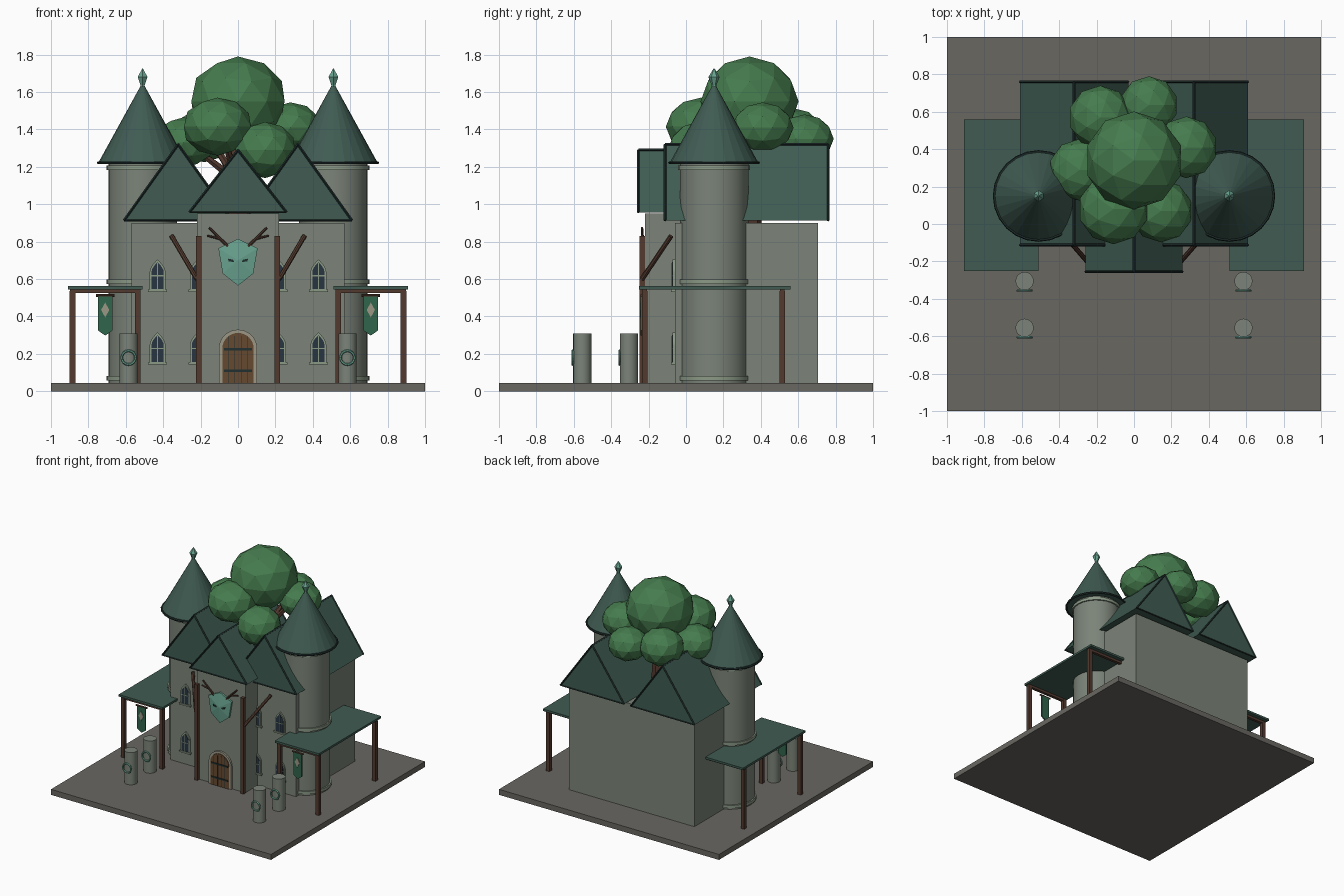
import bpy, bmesh, math
from mathutils import Vector

if "Cube" in bpy.data.objects:
    bpy.data.objects.remove(bpy.data.objects["Cube"])


def mat(name, c):
    m = bpy.data.materials.new(name)
    m.diffuse_color = (*c, 1)
    m.use_nodes = True
    m.node_tree.nodes["Principled BSDF"].inputs["Base Color"].default_value = m.diffuse_color
    return m


STONE = mat("stone", (.20, .23, .19))
PALE = mat("pale_stone", (.26, .32, .24))
GROUND = mat("ground", (.14, .135, .12))
ROOF = mat("roof_green", (.05, .105, .085))
TRIM = mat("dark_trim", (.015, .03, .028))
WOOD = mat("wood", (.085, .042, .028))
DOOR = mat("door_wood", (.13, .065, .03))
GLASS = mat("glass", (.02, .035, .055))
LEAF = mat("leaf", (.06, .2, .075))
JADE = mat("jade", (.14, .36, .27))
CLOTH = mat("cloth", (.03, .13, .07))
FRAME = mat("arch_stone", (.33, .31, .24))


def finish(bm, name, m, smooth=False):
    bmesh.ops.recalc_face_normals(bm, faces=bm.faces)
    me = bpy.data.meshes.new(name)
    bm.to_mesh(me)
    bm.free()
    o = bpy.data.objects.new(name, me)
    bpy.context.collection.objects.link(o)
    me.materials.append(m)
    if smooth:
        bpy.ops.object.select_all(action='DESELECT')
        o.select_set(True)
        bpy.context.view_layer.objects.active = o
        bpy.ops.object.shade_smooth_by_angle(angle=math.radians(35))
    return o


def box(name, x0, x1, y0, y1, z0, z1, m):
    bm = bmesh.new()
    bmesh.ops.create_cube(bm, size=1)
    for v in bm.verts:
        v.co = ((x0 + x1) / 2 + v.co.x * (x1 - x0), (y0 + y1) / 2 + v.co.y * (y1 - y0),
                (z0 + z1) / 2 + v.co.z * (z1 - z0))
    return finish(bm, name, m)


def rod(name, a, b, r1, m, r2=None, n=8, smooth=False):
    """Tapered cylinder between two points."""
    a, b = Vector(a), Vector(b)
    bm = bmesh.new()
    bmesh.ops.create_cone(bm, cap_ends=True, segments=n, radius1=r1,
                          radius2=r1 if r2 is None else r2, depth=(b - a).length)
    q = Vector((0, 0, 1)).rotation_difference(b - a)
    for v in bm.verts:
        v.co = q @ v.co + (a + b) / 2
    return finish(bm, name, m, smooth)


def prism(name, pts, y0, y1, m):
    """Extrude an (x, z) outline along y."""
    bm = bmesh.new()
    f = bm.faces.new([bm.verts.new((x, y0, z)) for x, z in pts])
    g = bmesh.ops.extrude_face_region(bm, geom=[f])
    for v in g["geom"]:
        if isinstance(v, bmesh.types.BMVert):
            v.co.y = y1
    return finish(bm, name, m)


def ring(name, c, R, r, m, front=False, n=24):
    bpy.ops.mesh.primitive_torus_add(location=c, major_radius=R, minor_radius=r, major_segments=n,
                                     minor_segments=6, rotation=(math.pi / 2 if front else 0, 0, 0))
    o = bpy.context.object
    o.name = name
    o.data.materials.append(m)
    return o


def arch(x, z0, w, spring, top, n=5, pointed=False):
    """Arched outline, round or pointed."""
    right = []
    for i in range(n + 1):
        t = i / n * math.pi / 2
        zz = math.sin(t) if not pointed else i / n
        xx = math.cos(t) if not pointed else 1 - (i / n) ** 1.7
        right.append((xx * w, spring + zz * (top - spring)))
    left = [(-px, pz) for px, pz in right[-2::-1]]
    return [(x + px, pz) for px, pz in [(w, z0)] + right + left + [(-w, z0)]]


def gable(name, cx, hw, z0, z1, y0, y1):
    """Solid gable roof with dark trim on its edges."""
    prism(name, [(cx - hw, z0), (cx + hw, z0), (cx, z1)], y0, y1, ROOF)
    rod(name + "_ridge", (cx, y0, z1), (cx, y1, z1), .008, TRIM, n=4)
    for y in (y0, y1):
        for s in (-1, 1):
            rod(name + "_verge", (cx + s * hw, y, z0), (cx, y, z1), .007, TRIM, n=4)
        rod(name + "_base_trim", (cx - hw, y, z0), (cx + hw, y, z0), .005, TRIM, n=4)


G = .045
# ground slab, hall and gatehouse
box("ground_slab", -1, 1, -1, 1, 0, G, GROUND)
box("hall", -.57, .57, -.06, .705, G, .90, STONE)
box("gatehouse", -.22, .22, -.22, .02, G, .95, STONE)
gable("gatehouse_roof", 0, .26, .957, 1.29, -.255, .04)

# door with arch, planks and iron bands
prism("door_arch", arch(0, G, .102, .23, .33, 8), -.235, -.21, FRAME)
prism("door", arch(0, G, .084, .228, .312, 8), -.24, -.21, DOOR)
for x in (-.05, -.017, .017, .05):
    box("plank_gap", x - .002, x + .002, -.242, -.23, G, .295, TRIM)
for z in (.11, .225):
    box("iron_band", -.075, .075, -.245, -.23, z - .006, z + .006, TRIM)

# mask with eyes, faceted to a raised centre
outline = [(0, .815), (.105, .765), (.082, .63), (0, .565), (-.082, .63), (-.105, .765)]
bm = bmesh.new()
back = [bm.verts.new((x, -.22, z)) for x, z in outline]
rim = [bm.verts.new((x, -.235, z)) for x, z in outline]
mid = bm.verts.new((0, -.25, .70))
bm.faces.new(back)
for i in range(6):
    j = (i + 1) % 6
    bm.faces.new((back[i], back[j], rim[j], rim[i]))
    bm.faces.new((rim[i], rim[j], mid))
finish(bm, "mask", JADE)

for s in (-1, 1):
    prism("mask_eye", [(s * .02, .69), (s * .05, .695), (s * .055, .71), (s * .025, .703)],
          -.249, -.236, TRIM)
    # antlers
    rod("antler", (s * .055, -.23, .775), (s * .155, -.235, .875), .009, WOOD, .006)
    rod("antler_tine", (s * .095, -.23, .815), (s * .165, -.235, .832), .007, WOOD, .005)
    # gate posts and slanting braces
    box("gate_post", s * .21 - .014, s * .21 + .014, -.248, -.218, G, .83, WOOD)
    rod("gate_brace", (s * .22, -.235, .60), (s * .355, -.08, .83), .013, WOOD)

    # main roofs
    gable("hall_roof", s * .32, .29, .913, 1.32, -.112, .76)

    # towers
    c = s * .51
    rod("tower", (c, .15, G), (c, .15, 1.22), .183, STONE, n=24, smooth=True)
    for z in (.07, .585, 1.195):
        rod("tower_band", (c, .15, z - .012), (c, .15, z + .012), .193, PALE, n=24, smooth=True)
    rod("tower_roof", (c, .15, 1.22), (c, .15, 1.645), .238, ROOF, .004, n=24)
    ring("tower_roof_rim", (c, .15, 1.222), .236, .009, TRIM)
    rod("finial_stem", (c, .15, 1.61), (c, .15, 1.655), .012, JADE, .014, n=6)
    rod("finial_lower", (c, .15, 1.63), (c, .15, 1.68), .010, JADE, .03, n=6)
    rod("finial_upper", (c, .15, 1.68), (c, .15, 1.725), .03, JADE, .003, n=6)

    # lancet windows in two rows
    for x in (s * .43, s * .215):
        for z in (.15, .54):
            prism("window_frame", arch(x, z, .042, z + .1, z + .165, 5, True), -.072, -.05, PALE)
            prism("window_glass", arch(x, z + .006, .032, z + .1, z + .15, 5, True), -.075, -.05, GLASS)
            box("window_mullion", x - .003, x + .003, -.078, -.06, z, z + .145, PALE)
            box("window_crossbar", x - .032, x + .032, -.078, -.06, z + .075, z + .081, PALE)
            box("window_sill", x - .05, x + .05, -.08, -.05, z - .008, z + .004, PALE)

    # side canopies on posts
    x0, x1 = sorted((s * .51, s * .91))
    box("canopy_top", x0, x1, -.25, .56, .545, .562, ROOF)
    for y in (-.22, .515):
        box("canopy_beam", x0 + .012, x1 - .012, y - .012, y + .012, .525, .545, WOOD)
        for x in (s * .535, s * .885):
            box("canopy_post", x - .015, x + .015, y - .015, y + .015, G, .535, WOOD)

    # hanging banners
    b = s * .71
    prism("banner", [(b - .038, .51), (b + .038, .51), (b + .038, .325), (b, .298), (b - .038, .325)],
          -.242, -.232, CLOTH)
    prism("banner_diamond", [(b, .475), (b + .022, .435), (b, .395), (b - .022, .435)],
          -.246, -.24, FRAME)
    rod("banner_rod", (b - .05, -.237, .512), (b + .05, -.237, .512), .007, WOOD)

    # free-standing pillars with rings
    for y in (-.305, -.555):
        p = s * .585
        rod("pillar", (p, y, G), (p, y, .31), .049, STONE, n=16, smooth=True)
        ring("pillar_ring", (p, y - .051, .18), .037, .007, JADE, True, 16)

# tree: trunk, branches and leaf clumps
rod("trunk", (0, .33, .88), (0, .33, 1.4), .075, WOOD, .045, n=8)
clumps = [(0, .34, 1.55, .262, .24), (-.18, .57, 1.37, .17, .145), (.08, .635, 1.35, .155, .13),
          (.28, .41, 1.41, .165, .135), (.145, .07, 1.29, .168, .15), (-.11, .08, 1.415, .188, .155),
          (-.29, .29, 1.33, .165, .135)]
for x, y, z, r, rz in clumps:
    if r < .2:
        rod("branch", (0, .33, 1.12), (x * .8, .33 + (y - .33) * .8, z - .03), .026, WOOD, .014, n=6)
    bm = bmesh.new()
    bmesh.ops.create_icosphere(bm, subdivisions=2, radius=1)
    for v in bm.verts:
        v.co = (x + v.co.x * r, y + v.co.y * r, z + v.co.z * rz)
    finish(bm, "leaf_clump", LEAF)
